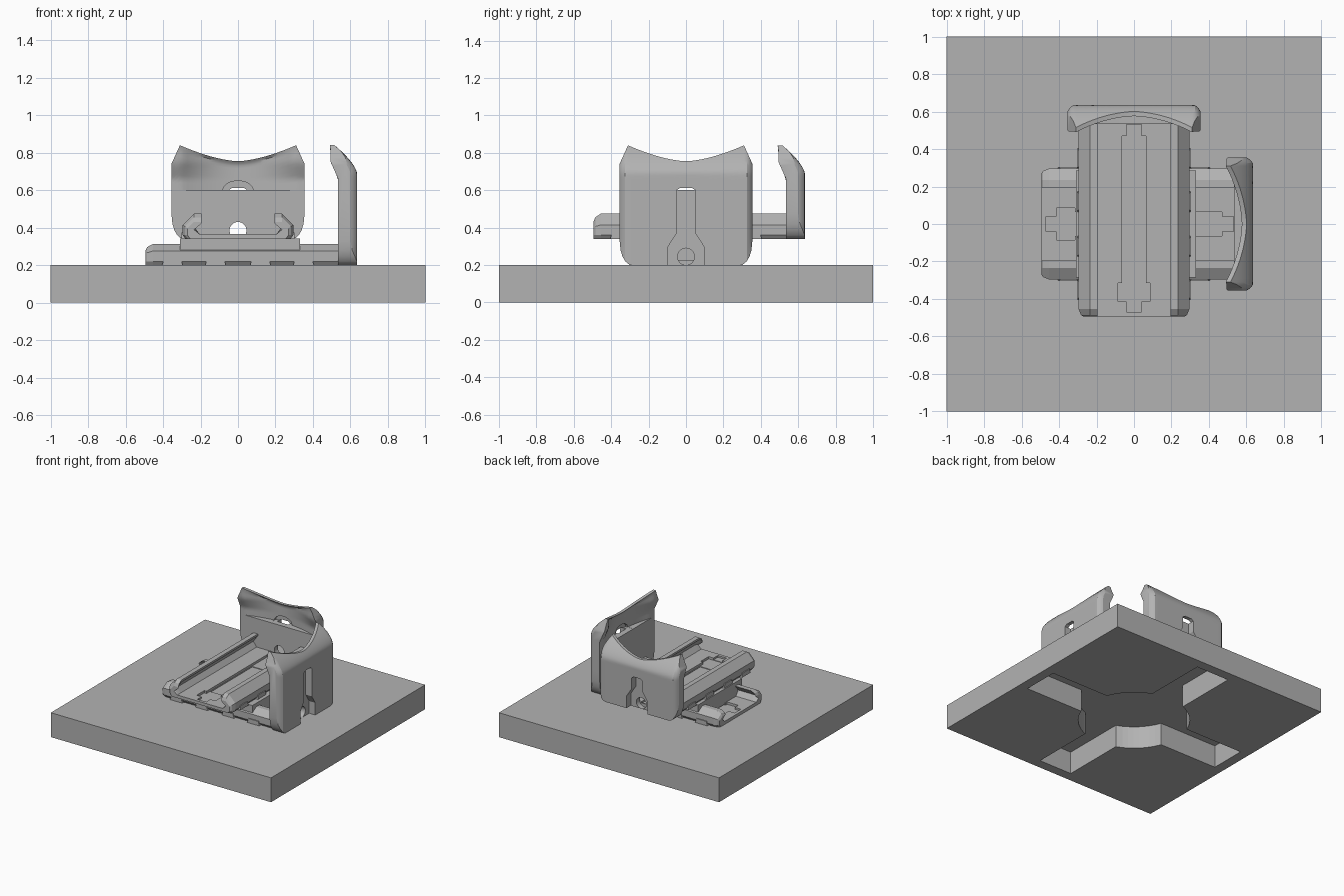
import bpy, bmesh, math
from mathutils import Matrix

cube = bpy.data.objects.get("Cube")
if cube:
    bpy.data.objects.remove(cube, do_unlink=True)

grey = bpy.data.materials.new("matte_grey")
grey.use_nodes = True
grey.diffuse_color = (0.45, 0.45, 0.45, 1)
grey.node_tree.nodes["Principled BSDF"].inputs["Base Color"].default_value = (0.45, 0.45, 0.45, 1)


def finish(name, bm):
    bmesh.ops.recalc_face_normals(bm, faces=bm.faces)
    mesh = bpy.data.meshes.new(name)
    bm.to_mesh(mesh)
    bm.free()
    mesh.materials.append(grey)
    ob = bpy.data.objects.new(name, mesh)
    bpy.context.collection.objects.link(ob)
    return ob


def loft(name, sections):
    """Skin closed rings of points and cap both ends."""
    bm = bmesh.new()
    rings = [[bm.verts.new(p) for p in s] for s in sections]
    n = len(rings[0])
    for a, b in zip(rings, rings[1:]):
        for i in range(n):
            j = (i + 1) % n
            bm.faces.new((a[i], a[j], b[j], b[i]))
    bm.faces.new(rings[0])
    bm.faces.new(rings[-1])
    return finish(name, bm)


def prism(name, pts, lo, hi, axis="z"):
    place = (lambda p, t: (p[0], p[1], t)) if axis == "z" else (lambda p, t: (p[0], t, p[1]))
    return loft(name, [[place(p, t) for p in pts] for t in (lo, hi)])


def box(name, x0, x1, y0, y1, z0, z1):
    return prism(name, [(x0, y0), (x1, y0), (x1, y1), (x0, y1)], z0, z1)


def disc(cx, cy, r, n=32):
    return [(cx + r * math.cos(math.tau * i / n), cy + r * math.sin(math.tau * i / n)) for i in range(n)]


def cut(ob, *cutters):
    bpy.context.view_layer.objects.active = ob
    for c in cutters:
        c.hide_render = True
        m = ob.modifiers.new("cut", "BOOLEAN")
        m.operation, m.solver, m.object = "DIFFERENCE", "EXACT", c
        bpy.ops.object.modifier_apply(modifier=m.name)
        bpy.data.objects.remove(c, do_unlink=True)


def smooth(ob):
    bpy.ops.object.select_all(action="DESELECT")
    ob.select_set(True)
    bpy.context.view_layer.objects.active = ob
    bpy.ops.object.shade_smooth_by_angle(angle=math.radians(28))


def clamp(v):
    return max(0.0, min(1.0, v))


# Jaw: thick plate with a ledge, a dished upper half and a hooked top
LEDGE = 0.6


def outer_y(x, z):
    edge = clamp((abs(x) - 0.32) / 0.035)
    return 0.635 - 0.035 * edge ** 2 - 0.12 * clamp((z - 0.69) / 0.15) ** 1.5


def inner_y(x, z, above):
    y = 0.535
    if above:
        k = min(1, abs(x) / 0.3) ** 2
        y = 0.59 - 0.055 * k - 0.04 * clamp((z - 0.66) / 0.09) * k
    return min(y, outer_y(x, z) - 0.025)


def jaw(name, base):
    half = [0.03 * i for i in range(1, 10)] + [0.29, 0.31, 0.325, 0.34, 0.35, 0.355]
    xs = [-x for x in reversed(half)] + [0] + half
    sections = []
    for x in xs:
        a = abs(x)
        low = base + 0.13 * (1 - math.sqrt(1 - clamp((a - 0.29) / 0.065) ** 2))
        top = 0.755 + 0.085 * (a / 0.31) ** 1.6 if a <= 0.31 else 0.84 - 2.2 * (a - 0.31)
        rows = [(low + (LEDGE - low) * i / 4, False) for i in range(5)]
        rows += [(LEDGE + 0.001 + (top - LEDGE - 0.001) * i / 12, True) for i in range(13)]
        ring = [(x, inner_y(x, z, up), z) for z, up in rows]
        ring += [(x, outer_y(x, z), z) for z, up in reversed(rows)]
        sections.append(ring)
    ob = loft(name, sections)
    # Bolt slot, arched dent above the ledge and bolt hole
    right = [(0.095, base - 0.05), (0.095, base + 0.1), (0.05, base + 0.17), (0.05, 0.6), (0.03, 0.613)]
    slot = right + [(-x, z) for x, z in reversed(right)]
    dent = [(0.08 * math.cos(math.pi * i / 16), LEDGE + 0.05 * math.sin(math.pi * i / 16)) for i in range(17)]
    cut(ob,
        prism("slot_cutter", slot, 0.58, 0.75, "y"),
        prism("dent_cutter", dent, 0.5, 0.605, "y"),
        prism("hole_cutter", disc(0, base + 0.045, 0.045), 0.4, 0.8, "y"))
    smooth(ob)
    return ob


# Rail: dovetail channel with rounded front end and bolt recess
def rail(name, base, height):
    floor = 0.025
    right = [(0.28, 0), (0.295, 0.02), (0.295, 0.075), (0.235, 0.135), (0.195, 0.135),
             (0.195, 0.12), (0.235, 0.065), (0.205, floor)]
    profile = right + [(-x, z) for x, z in reversed(right)]

    def section(y, rise, inset):
        ring = []
        for x, z in profile:
            z = min(z, height)
            if z > floor:
                z = floor + (z - floor) * rise
            ring.append((x - math.copysign(inset, x) if abs(x) > 0.27 else x, y, base + z))
        return ring

    ends = [(-0.495, 0.6, 0.025), (-0.485, 0.82, 0.012), (-0.455, 1, 0), (0.54, 1, 0)]
    ob = loft(name, [section(*e) for e in ends])
    z0, z1 = base + 0.006, base + 0.2
    cut(ob,
        box("slot_cutter", -0.065, 0.065, -0.32, 0.47, z0, z1),
        box("head_cutter", -0.085, 0.085, -0.415, -0.315, z0, z1),
        box("pin_cutter", -0.04, 0.04, -0.47, 0.53, z0 + 0.004, z1),
        box("window_cutter", -0.06, 0.06, -0.27, 0.27, base - 0.1, z1))
    return ob


# Grip bumps low on both sides of a rail
def bumps(name, base):
    parts = []
    for side in (-1, 1):
        for i, y in enumerate((-0.35, -0.12, 0.12, 0.35)):
            pts = [(y - 0.055, base), (y - 0.045, base + 0.035), (y + 0.045, base + 0.035), (y + 0.055, base)]
            ring = [[(side * x, p, z) for p, z in pts] for x in (0.27, 0.302)]
            parts.append(loft(f"{name}_{'left' if side > 0 else 'right'}_{i + 1}", ring))
    return parts


def assembly(prefix, base, height, turn):
    parts = [jaw(prefix + "_jaw", base), rail(prefix + "_rail", base, height)]
    parts += bumps(prefix + "_grip_bump", base)
    for ob in parts:
        ob.data.transform(Matrix.Rotation(turn, 4, "Z"))


assembly("upper", 0.34, 0.135, 0)
assembly("lower", 0.2, 0.112, -math.pi / 2)

# Block joining the two crossed rails
box("joining_block", -0.31, 0.33, -0.285, 0.285, 0.215, 0.341)

# Base slab with a cross and round recess underneath
slab = box("base_slab", -1, 1, -1, 1, 0, 0.2)
cut(slab,
    box("arm_cutter", -0.15, 0.15, -0.92, 0.92, -0.1, 0.185),
    box("arm_cutter", -0.92, 0.92, -0.15, 0.15, -0.1, 0.185),
    prism("round_cutter", disc(0, 0, 0.42, 64), -0.1, 0.185))
